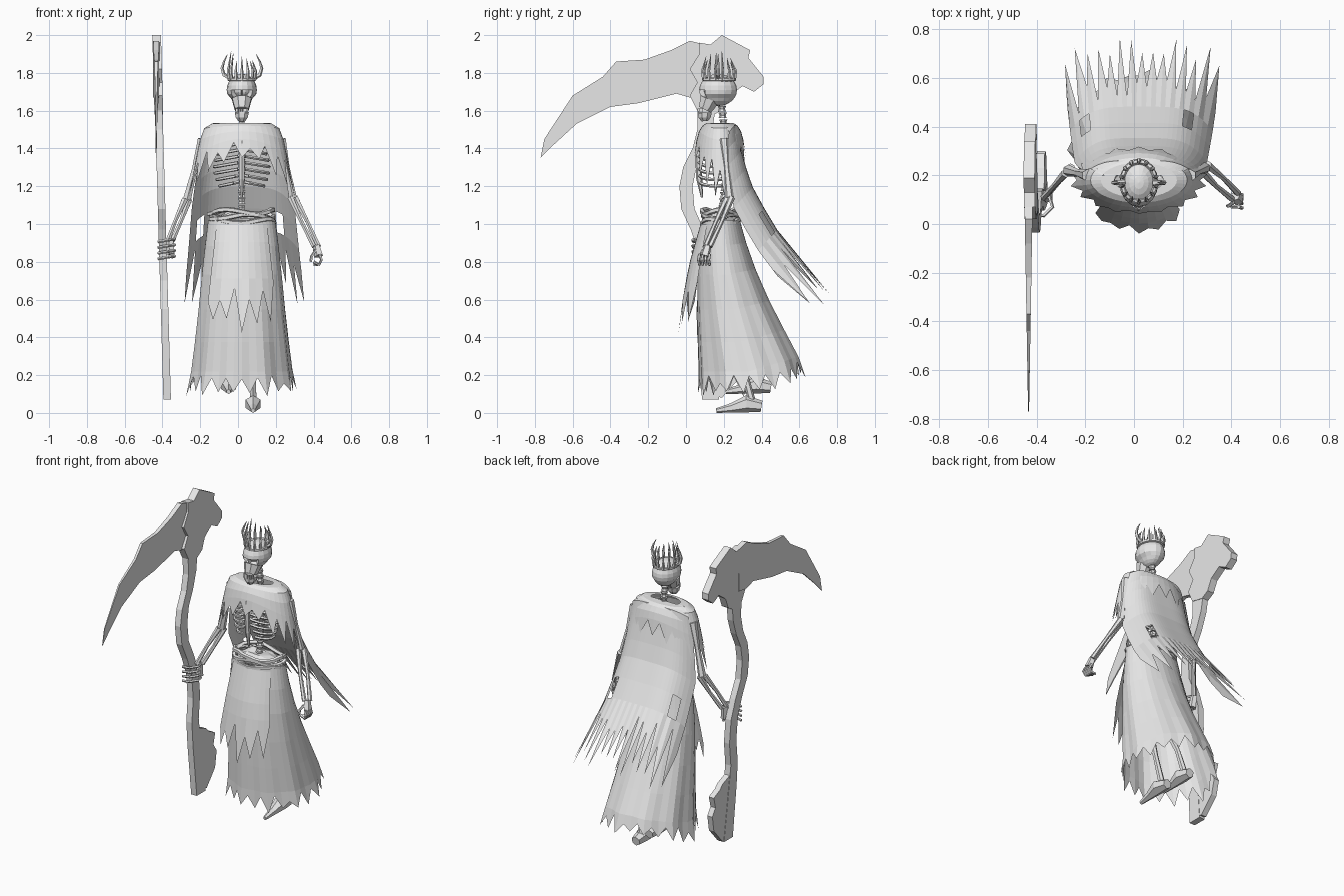
import bpy, bmesh, math, random
from mathutils import Vector, Matrix

random.seed(4)
cube = bpy.data.objects.get("Cube")
if cube:
    bpy.data.objects.remove(cube)

CX = 0.02  # body centre line
mat = bpy.data.materials.new("pale_grey")
mat.use_nodes = True
mat.diffuse_color = (0.8, 0.8, 0.8, 1)
mat.node_tree.nodes["Principled BSDF"].inputs["Base Color"].default_value = (0.8, 0.8, 0.8, 1)


def finish(name, bm):
    bmesh.ops.recalc_face_normals(bm, faces=bm.faces[:])
    me = bpy.data.meshes.new(name)
    bm.to_mesh(me)
    bm.free()
    me.materials.append(mat)
    ob = bpy.data.objects.new(name, me)
    bpy.context.collection.objects.link(ob)
    return ob


def tube(bm, pts, radii, n=6):
    pts = [Vector(p) for p in pts]
    if not isinstance(radii, (list, tuple)):
        radii = [radii] * len(pts)
    d = pts[-1] - pts[0]
    ref = Vector((0, 1, 0)) if abs(d.z) > 0.7 * d.length else Vector((0, 0, 1))
    rings = []
    for i, p in enumerate(pts):
        t = pts[min(i + 1, len(pts) - 1)] - pts[max(i - 1, 0)]
        a = t.cross(ref).normalized()
        b = a.cross(t).normalized()
        angles = [math.tau * (k + 0.5) / n for k in range(n)]
        rings.append([bm.verts.new(p + radii[i] * (a * math.cos(w) + b * math.sin(w))) for w in angles])
    for r0, r1 in zip(rings, rings[1:]):
        for k in range(n):
            m = (k + 1) % n
            bm.faces.new((r0[k], r0[m], r1[m], r1[k]))
    bm.faces.new(rings[0])
    bm.faces.new(rings[-1])


def tubes(name, items, n=6):
    bm = bmesh.new()
    for pts, radii in items:
        tube(bm, pts, radii, n)
    return finish(name, bm)


def along(rows, t):
    f = min(max(t, 0), 1) * (len(rows) - 1)
    i = min(int(f), len(rows) - 2)
    return [a + (b - a) * (f - i) for a, b in zip(rows[i], rows[i + 1])]


def sheet(name, place, cols, rows, notch, closed=False, holes=()):
    """Cloth grid with a torn, toothed lower edge."""
    bm = bmesh.new()
    grid = []
    for i in range(cols + (0 if closed else 1)):
        tip = 1 - (random.uniform(0, 0.3) if i % 2 else random.uniform(0.6, 1)) * notch
        vs = [(1 - notch) * 0.96 * j / (rows - 1) for j in range(rows)] + [tip]
        grid.append([bm.verts.new(place(i / cols, v)) for v in vs])
    for i in range(cols):
        a, b = grid[i], grid[(i + 1) % len(grid)]
        for j in range(rows):
            bm.faces.new((a[j], b[j], b[j + 1], a[j + 1]))
    torn = [f for f in bm.faces for h in holes
            if abs(f.calc_center_median().x - h[0]) < 0.02 and abs(f.calc_center_median().y - h[1]) < 0.035]
    bmesh.ops.delete(bm, geom=list(set(torn)), context='FACES')
    return finish(name, bm)


def plate(name, outline, mid, half):
    """Outline in the side plane, given thickness along x."""
    bm = bmesh.new()
    sides = [[bm.verts.new((mid(z) + s * half(y), y, z)) for y, z in outline] for s in (-1, 1)]
    n = len(outline)
    for k in range(n):
        m = (k + 1) % n
        bm.faces.new((sides[0][k], sides[0][m], sides[1][m], sides[1][k]))
    for s in sides:
        bm.faces.new(s)
    return finish(name, bm)


# Scythe: wavy shaft, flared foot, head and tapering blade
def lean(z):
    return -0.373 - 0.029 * z


shaft = [(.11, 1.64, .05), (.1, 1.5, .04), (.07, 1.4, .035), (.02, 1.3, .035), (0, 1.2, .035), (.01, 1.08, .035),
         (.06, .97, .035), (.1, .85, .035), (.11, .7, .035), (.09, .55, .035), (.1, .4, .04), (.13, .07, .045)]
plate("scythe_shaft", [(y - w, z) for y, z, w in shaft] + [(y + w, z) for y, z, w in reversed(shaft)],
      lean, lambda y: 0.02)
plate("scythe_foot", [(.1, .5), (.2, .46), (.23, .43), (.29, .4), (.27, .33), (.3, .28), (.28, .18), (.19, .08),
                      (.12, .1)], lean, lambda y: 0.018)
plate("scythe_head", [(.06, 1.6), (.02, 1.68), (.06, 1.75), (.02, 1.82), (.07, 1.9), (.07, 1.96), (.13, 1.95),
                      (.19, 2), (.34, 1.92), (.33, 1.88), (.41, 1.78), (.41, 1.74), (.36, 1.7), (.3, 1.73),
                      (.23, 1.68), (.2, 1.61), (.15, 1.58)], lean, lambda y: 0.023)
plate("scythe_blade", [(-.77, 1.35), (-.75, 1.45), (-.6, 1.68), (-.44, 1.78), (-.37, 1.86), (-.22, 1.87),
                       (-.08, 1.92), (.02, 1.97), (.1, 1.95), (.1, 1.68), (.02, 1.67), (-.05, 1.69), (-.25, 1.64),
                       (-.4, 1.62), (-.58, 1.53), (-.7, 1.42)],
      lambda z: -0.433, lambda y: 0.002 + 0.015 * (y + 0.77) / 0.87)

# Skull with sunken eyes and nose, jaw and teeth
bm = bmesh.new()
bmesh.ops.create_uvsphere(bm, u_segments=16, v_segments=12, radius=1,
                          matrix=Matrix.LocRotScale((CX, .17, 1.71), None, (.08, .1, .085)))
for v in bm.verts:
    if v.co.z < 1.68:
        v.co.x = CX + (v.co.x - CX) * 0.85
for x, z, r in ((CX - .032, 1.69, .023), (CX + .032, 1.69, .023)):
    eye = [f for f in bm.faces if f.calc_center_median().y < .15
           and math.hypot(f.calc_center_median().x - x, f.calc_center_median().z - z) < r]
    if eye:
        bmesh.ops.inset_region(bm, faces=eye, thickness=0.003, depth=-0.025)
finish("skull", bm)
tubes("jaw", [([(CX, .125, 1.66), (CX, .11, 1.625), (CX, .1, 1.605)], [.055, .045, .038]),
              ([(CX, .1, 1.592), (CX, .098, 1.565), (CX, .1, 1.545)], [.04, .035, .02])], 8)
tubes("teeth", [([(CX + .034 * math.sin(a), .1 - .036 * math.cos(a), z) for z in (1.585, 1.612)], .006)
                for a in [k * 0.35 for k in range(-3, 4)]], 4)

# Crown: band, ring of thorns and two big curved thorns
def crown(a, grow, z):
    return (CX + .068 * grow * math.cos(a), .175 + .08 * grow * math.sin(a), z)


thorns = [([crown(math.tau * k / 24, 1, 1.765) for k in range(25)], .01)]
for k in range(14):
    a, top = math.tau * (k + 0.5) / 14, random.uniform(1.85, 1.92)
    thorns.append(([crown(a, 1, 1.76), crown(a, 1.1, 1.81), crown(a, .85, top)], [.01, .008, .001]))
for s in (-1, 1):
    thorns.append(([(CX + s * x, .17, z) for x, z in
                    ((.06, 1.77), (.095, 1.79), (.105, 1.825), (.095, 1.86), (.075, 1.9))],
                   [.012, .011, .009, .006, .001]))
tubes("crown", thorns, 5)

# Spine, ribs, breastbone, collar bones and pelvis
bones = []
for k in range(17):
    z, y = 1.05 + .035 * k, .22 - .03 * abs(k - 8) / 8
    bones.append(([(CX, y, z - .014), (CX, y, z), (CX, y, z + .014)], [.022, .016, .022]))
tubes("spine", bones)
ribs = []
for s in (-1, 1):
    for k in range(7):
        w, end = .115 + .03 * math.sin(k * 0.5), 3.0 - (.12 * (k - 4) if k > 4 else 0)
        path = []
        for j in range(9):
            a = end * j / 8
            path.append((CX + s * w * math.sin(a), .155 + .085 * math.cos(a),
                         1.43 - .034 * k - .025 * math.sin(a)))
        ribs.append((path, .009))
    ribs.append(([(CX, .09, 1.45), (CX + s * .1, .1, 1.47), (CX + s * .2, .18, 1.46)], .012))
tubes("ribs", ribs, 5)
tubes("breastbone", [([(CX, .075, 1.44), (CX, .065, 1.36), (CX, .07, 1.24), (CX, .085, 1.14)],
                      [.022, .016, .016, .006])])
bm = bmesh.new()
bmesh.ops.create_icosphere(bm, subdivisions=2, radius=1,
                           matrix=Matrix.LocRotScale((CX, .19, 1.02), None, (.15, .085, .05)))
for v in bm.verts:
    v.co.z += random.uniform(-.012, .012)
finish("pelvis", bm)

# Knotted belt
belt = []
for z in (1.015, 1.04, 1.065):
    ring = []
    for k in range(25):
        a, r = math.tau * k / 24, random.uniform(.94, 1.04) if 0 < k < 24 else 1
        ring.append((CX + .165 * r * math.cos(a), .185 + .1 * r * math.sin(a), z + .012 * math.sin(a * 3 + z * 90)))
    belt.append((ring, .014))
tubes("belt", belt, 5)

# Arms: upper arm plus paired forearm bones
def arm(name, shoulder, elbow, wrist):
    off = Vector((.012, .012, 0))
    e, w = Vector(elbow), Vector(wrist)
    items = [([shoulder, Vector(shoulder).lerp(e, 0.5), e], [.026, .016, .024])]
    for s in (-1, 1):
        items.append(([e + off * s, e.lerp(w, 0.5) + off * s * 1.3, w + off * s], [.018, .011, .014]))
    tubes(name, items)


arm("right_arm", (-.19, .2, 1.45), (-.27, .22, 1.13), (-.36, .12, .91))
arm("left_arm", (.23, .2, 1.45), (.29, .23, 1.14), (.415, .115, .88))
grip = [([(-.36, .12, .92), (-.355, .11, .84)], [.02, .024])]
hand = [([(.415, .115, .885), (.428, .1, .83)], [.02, .026])]
for k in range(4):
    z, y = .915 - .03 * k, .125 - .018 * k
    grip.append(([(-.35, .12, z), (-.335, .07, z + .005), (-.37, .035, z), (-.425, .04, z - .01)], .008))
    hand.append(([(.43, y, .84), (.443, y - .005, .81), (.43, y, .785), (.4, y, .785 + .005 * k)], .008))
hand.append(([(.41, .09, .86), (.39, .075, .83), (.385, .075, .8)], .008))
tubes("right_hand", grip, 5)
tubes("left_hand", hand, 5)

# Legs and feet, the right foot lifted
for name, x, y, z in (("left", .08, .35, 0), ("right", -.05, .4, .1)):
    tubes(name + "_leg", [([(x, y, z + .06), (x, y - .06, z / 2 + .28), (x, .22, .56)], [.02, .016, .024]),
                          ([(x, .22, .56), (x, .2, .8), (x, .19, 1.02)], [.026, .018, .026])])
    tubes(name + "_foot", [([(x, y + .05, z + .035), (x, y - .03, z + .048), (x, y - .11, z + .026),
                             (x, y - .19, z + .012)], [.03, .045, .025, .012])], 6)

# Torn skirt and shorter front overskirt
skirt_rows = [(.185, .178, .1, 1.02), (.2, .205, .14, .8), (.26, .232, .2, .5), (.33, .262, .26, .23),
              (.35, .29, .28, .08)]
apron_rows = [(.185, .18, .108, 1), (.19, .21, .17, .8), (.18, .24, .2, .6), (.17, .25, .21, .42)]


def skirt(s, v):
    cy, rx, ry, z = along(skirt_rows, v)
    a, fold = math.tau * s, 1 + .035 * v * math.sin(math.tau * s * 10)
    return (CX + rx * fold * math.cos(a), cy + ry * fold * math.sin(a), z + .1 * v * max(0, math.sin(a)))


def apron(s, v):
    cy, rx, ry, z = along(apron_rows, v)
    a = math.radians(222 + 96 * s)
    return (CX + rx * math.cos(a), cy + ry * math.sin(a), z)


sheet("skirt", skirt, 40, 6, 0.2, closed=True)
sheet("overskirt", apron, 10, 4, 0.5)

# Shoulder mantle: short in front, longer over the arms
mantle_rows = [(.1, .05, 0), (.19, .085, .01), (.225, .115, .25), (.25, .13, .6), (.285, .14, 1)]


def mantle(s, v):
    rx, ry, drop = along(mantle_rows, v)
    a = math.tau * s
    length = .2 + .2 * abs(math.cos(a)) ** 2
    return (CX + rx * math.cos(a), .18 + ry * math.sin(a), 1.535 - drop * length)


sheet("mantle", mantle, 36, 5, 0.35, closed=True)

# Long cape sweeping backwards
cape_rows = [(.2, 1.535, .15), (.26, 1.53, .2), (.29, 1.4, .235), (.34, 1.22, .27), (.46, 1.0, .29),
             (.61, .8, .31), (.77, .62, .35)]


def cape(s, v):
    y, z, w = along(cape_rows, v)
    t = 2 * s - 1
    bend = min(1, v * 2) * t ** 4
    return (CX + .015 * v + w * t, y - .1 * bend, z - .11 * bend)


sheet("cape", cape, 30, 9, 0.28, holes=((.22, .43), (-.2, .41)))
